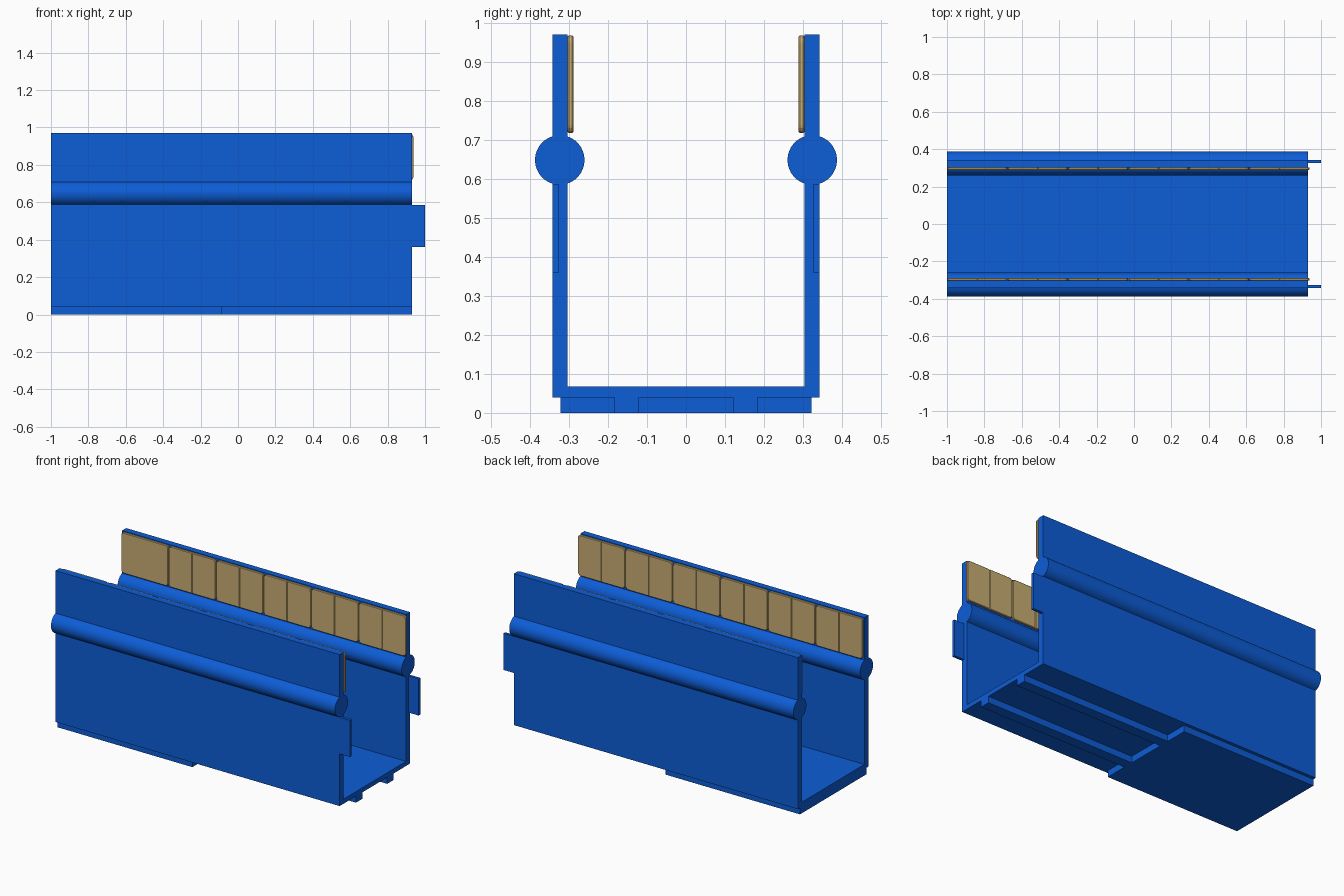
import bpy, bmesh, math

if "Cube" in bpy.data.objects:
    bpy.data.objects.remove(bpy.data.objects["Cube"])

def material(name, color):
    m = bpy.data.materials.new(name)
    m.diffuse_color = color
    m.use_nodes = True
    m.node_tree.nodes["Principled BSDF"].inputs["Base Color"].default_value = m.diffuse_color
    return m

BLUE = material("blue", (0.004, 0.11, 0.68, 1))
TAN = material("tan", (0.58, 0.42, 0.17, 1))
X0, X1 = -1.0, 0.93

def prism(name, points, vec, mat, bevel=0):
    """Extrude a closed outline of 3D points along vec."""
    bm = bmesh.new()
    face = bm.faces.new([bm.verts.new(p) for p in points])
    ext = bmesh.ops.extrude_face_region(bm, geom=[face])
    verts = [g for g in ext["geom"] if isinstance(g, bmesh.types.BMVert)]
    bmesh.ops.translate(bm, verts=verts, vec=vec)
    bmesh.ops.recalc_face_normals(bm, faces=bm.faces[:])
    mesh = bpy.data.meshes.new(name)
    bm.to_mesh(mesh)
    bm.free()
    ob = bpy.data.objects.new(name, mesh)
    bpy.context.collection.objects.link(ob)
    mesh.materials.append(mat)
    if bevel:
        mod = ob.modifiers.new("edge", 'BEVEL')
        mod.width, mod.segments = bevel, 1
        mod.limit_method, mod.angle_limit = 'ANGLE', math.radians(50)
    return ob

def box(name, x, y, z, mat):
    pts = [(x[0], y[0], z[0]), (x[0], y[1], z[0]), (x[0], y[1], z[1]), (x[0], y[0], z[1])]
    return prism(name, pts, (x[1] - x[0], 0, 0), mat)

def arc(cx, cz, r, a0, a1, n):
    return [(cx + r * math.cos(a0 + (a1 - a0) * i / n),
             cz + r * math.sin(a0 + (a1 - a0) * i / n)) for i in range(n + 1)]

# U-shaped channel whose walls swell into round tubes
OUT, INN, CY, CZ, R = 0.342, 0.303, 0.3235, 0.648, 0.0635
ao = math.acos((OUT - CY) / R)
ai = math.acos((INN - CY) / R)
half = [(OUT, 0.04), *arc(CY, CZ, R, -ao, ao, 14), (OUT, 0.97), (INN, 0.97),
        *arc(CY, CZ, R, ai, -ai, 1)[:1], *arc(CY, CZ, R, ai, 2 * math.pi - ai, 14)[1:],
        (INN, 0.068)]
profile = half + [(-y, z) for y, z in reversed(half)]
channel = prism("channel", [(X0, y, z) for y, z in profile], (X1 - X0, 0, 0), BLUE)
bpy.context.view_layer.objects.active = channel
channel.select_set(True)
bpy.ops.object.shade_smooth_by_angle(angle=math.radians(35))

# Base slab under the rear half, rails under the rest
box("base_slab", (X0, -0.085), (-0.322, 0.322), (0, 0.04), BLUE)

# Tan wall panels: plates with rounded outer corners, in paired halves
def panel(name, xa, xb, round_a, round_b, side):
    z0, z1, r = 0.717, 0.967, 0.02
    q = math.pi / 2
    corners = [(xa, z0, 1, 1, 2, round_a), (xb, z0, -1, 1, 3, round_b),
               (xb, z1, -1, -1, 0, round_b), (xa, z1, 1, -1, 1, round_a)]
    pts = []
    for x, z, sx, sz, k, rounded in corners:
        pts += arc(x + sx * r, z + sz * r, r, k * q, (k + 1) * q, 4) if rounded else [(x, z)]
    prism(name, [(x, side * INN, z) for x, z in pts], (0, -side * 0.0145, 0), TAN, 0.003)

for side, tag in ((-1, "front"), (1, "back")):
    ys = sorted((side * 0.12, side * 0.183))
    box(f"{tag}_rail", (-0.085, X1), ys, (0, 0.04), BLUE)
    # Locking tab at the end of each wall
    box(f"{tag}_tab", (X1, 1.0), sorted((side * 0.325, side * OUT)), (0.36, 0.585), BLUE)
    for i in range(6):
        xa = -0.997 + i * 0.323
        xb, xm = xa + 0.32, xa + 0.16
        if side == 1 and i == 0:
            panel(f"{tag}_panel_{i}", xa, xb, True, True, side)
        else:
            panel(f"{tag}_panel_{i}_left", xa, xm, True, False, side)
            panel(f"{tag}_panel_{i}_right", xm, xb, False, True, side)
